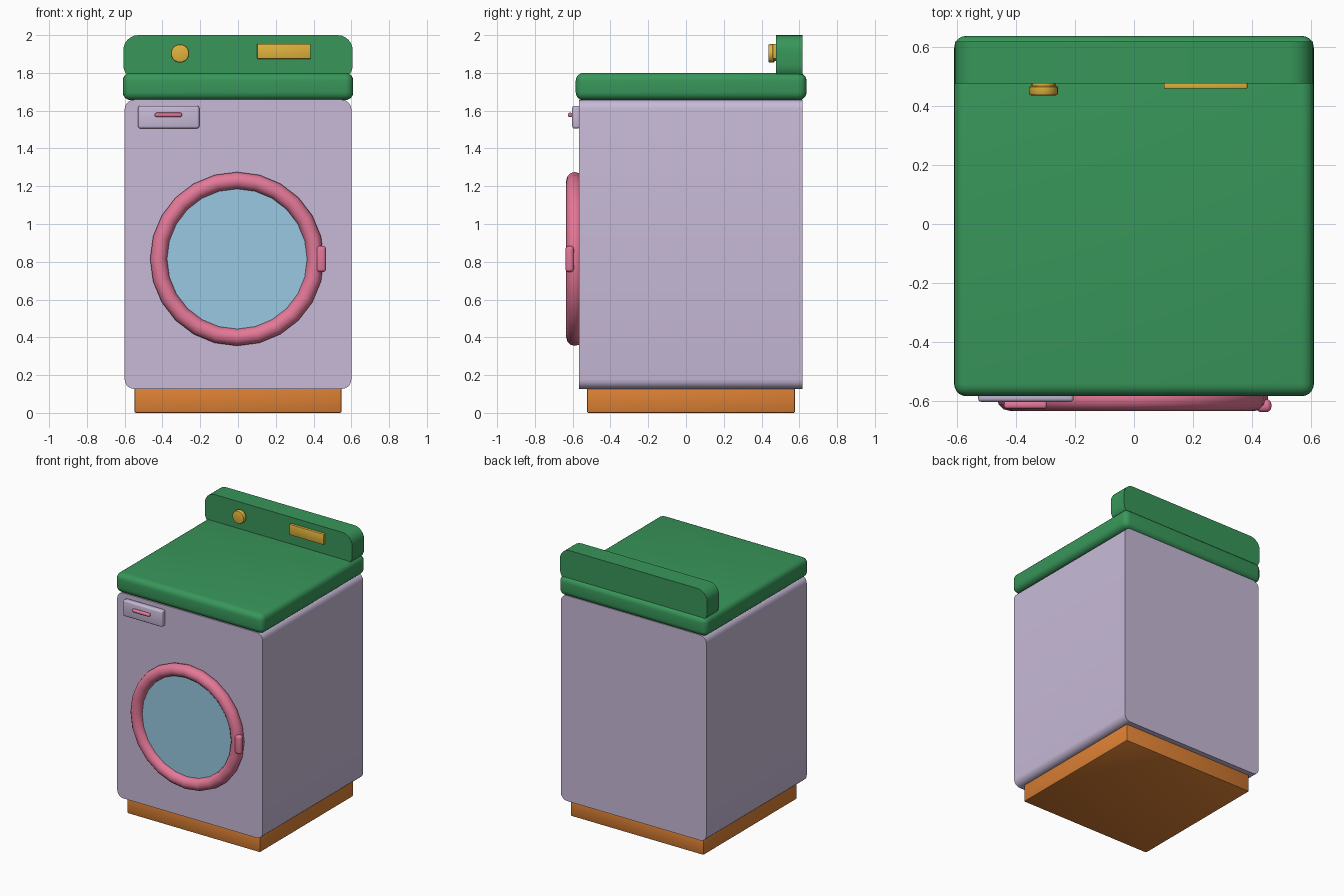
import bpy, bmesh, math

if "Cube" in bpy.data.objects:
    bpy.data.objects.remove(bpy.data.objects["Cube"])


def material(name, rgb):
    m = bpy.data.materials.new(name)
    lin = [((c / 255 + 0.055) / 1.055) ** 2.4 for c in rgb]
    m.diffuse_color = (*lin, 1)
    m.use_nodes = True
    m.node_tree.nodes["Principled BSDF"].inputs["Base Color"].default_value = m.diffuse_color
    return m


LAVENDER = material("lavender", (199, 186, 215))
GREEN = material("green", (56, 150, 90))
PINK = material("pink", (228, 120, 152))
BLUE = material("glass blue", (152, 201, 225))
ORANGE = material("orange", (220, 128, 52))
YELLOW = material("yellow", (225, 180, 60))


def finish(name, bm, mat):
    bmesh.ops.recalc_face_normals(bm, faces=bm.faces)
    me = bpy.data.meshes.new(name)
    bm.to_mesh(me)
    bm.free()
    me.materials.append(mat)
    ob = bpy.data.objects.new(name, me)
    bpy.context.collection.objects.link(ob)
    bpy.ops.object.select_all(action='DESELECT')
    ob.select_set(True)
    bpy.context.view_layer.objects.active = ob
    bpy.ops.object.shade_smooth_by_angle(angle=math.radians(35))
    return ob


def box(name, mat, x, y, z, r=0.0, axis=None, seg=4):
    """Box from min/max ranges; bevels all edges, or only those along one axis."""
    bm = bmesh.new()
    bmesh.ops.create_cube(bm, size=1)
    for v in bm.verts:
        v.co = [lo + (c + 0.5) * (hi - lo) for c, (lo, hi) in zip(v.co, (x, y, z))]
    if r:
        edges = [e for e in bm.edges if axis is None or
                 abs((e.verts[0].co - e.verts[1].co).normalized()[axis]) > 0.9]
        bmesh.ops.bevel(bm, geom=edges, offset=r, segments=seg, profile=0.5,
                        affect='EDGES', clamp_overlap=True)
    return finish(name, bm, mat)


def lathe_y(name, mat, centre, profile, n, closed=False):
    """Turn (radius, y) points about an axis along y."""
    bm = bmesh.new()
    rings = []
    for rad, y in profile:
        rings.append([bm.verts.new((centre[0] + rad * math.sin(2 * math.pi * i / n), y,
                                    centre[1] + rad * math.cos(2 * math.pi * i / n)))
                      for i in range(n)])
    count = len(rings) if closed else len(rings) - 1
    for k in range(count):
        a, b = rings[k], rings[(k + 1) % len(rings)]
        for i in range(n):
            j = (i + 1) % n
            bm.faces.new((a[i], a[j], b[j], b[i]))
    if not closed:
        bm.faces.new(rings[0])
        bm.faces.new(rings[-1])
    return finish(name, bm, mat)


# Plinth, cabinet, lid and control panel
box("plinth", ORANGE, (-0.548, 0.548), (-0.524, 0.577), (0, 0.135), 0.008, seg=2)
box("cabinet", LAVENDER, (-0.6, 0.6), (-0.566, 0.617), (0.127, 1.658), 0.05, axis=1, seg=5)
box("lid", GREEN, (-0.61, 0.61), (-0.584, 0.638), (1.656, 1.8), 0.042, seg=5)
box("control_panel", GREEN, (-0.607, 0.607), (0.477, 0.618), (1.76, 2.0), 0.08, axis=1, seg=6)

# Door: ring, glass and latch
DOOR = (-0.005, 0.815)
tube = [(0.415 + 0.045 * math.cos(2 * math.pi * k / 12),
         -0.589 + 0.045 * math.sin(2 * math.pi * k / 12)) for k in range(12)]
lathe_y("door_ring", PINK, DOOR, tube, 24, closed=True)
lathe_y("door_glass", BLUE, DOOR, [(0.385, -0.592), (0.385, -0.566)], 32)
box("door_latch", PINK, (0.414, 0.466), (-0.638, -0.594), (0.745, 0.884), 0.018, seg=4)

# Detergent drawer and its handle
box("drawer", LAVENDER, (-0.529, -0.205), (-0.603, -0.56), (1.506, 1.626), 0.012, seg=3)
box("drawer_handle", PINK, (-0.441, -0.296), (-0.626, -0.6), (1.567, 1.589), 0.009, seg=3)

# Panel knob and display
lathe_y("knob", YELLOW, (-0.307, 1.903),
        [(0.04, 0.485), (0.04, 0.468), (0.045, 0.468), (0.049, 0.464), (0.049, 0.443),
         (0.046, 0.438), (0.04, 0.436)], 24)
box("display", YELLOW, (0.101, 0.385), (0.459, 0.485), (1.874, 1.954), 0.004, seg=2)
